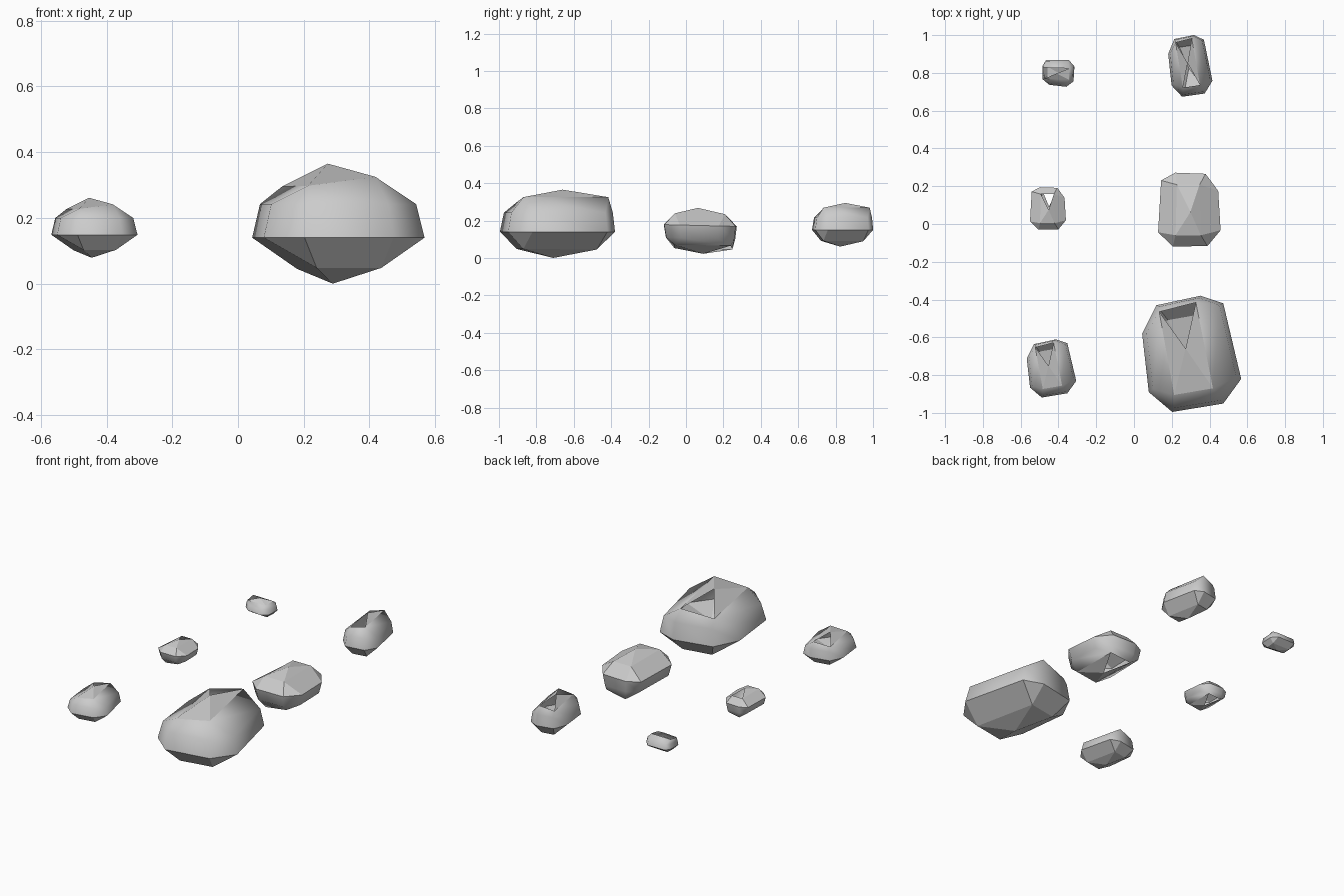
import bpy, bmesh
from math import radians
from mathutils import Vector

if "Cube" in bpy.data.objects:
    bpy.data.objects.remove(bpy.data.objects["Cube"])

# Outline of the rim, two points per corner: back left, back right, front right, front left
RIM = [(-.237, .153), (-.137, .288), (.103, .297), (.214, .236),
       (.238, -.174), (.122, -.286), (-.152, -.283), (-.256, -.158)]
TOP = [(-.128, .251, .295), (.072, .266, .325), (.082, -.197, .325), (-.126, -.196, .298)]
BASE = [(-.09, .2, .045), (.09, .2, .045), (.1, -.2, .048), (-.1, -.2, .048)]
PEAK = (-.024, .035, .365)
KEEL = (-.018, -.017, 0)
MID = Vector((0, 0, .1825))


def rock(name, loc, scale, rot, top_gaps=(0,), base_gaps=()):
    """Faceted stone; gaps list the open cap triangles (0 back, 1 right, 2 front, 3 left)."""
    bm = bmesh.new()

    def v(p):
        return bm.verts.new(Vector(p) - MID)

    rim = [v((x, y, .14)) for x, y in RIM]
    shoulder = [v((x * .9, y * .95 + .005, .242)) for x, y in RIM]
    top, base = [v(p) for p in TOP], [v(p) for p in BASE]
    peak, keel = v(PEAK), v(KEEL)
    smooth, gaps = [], []

    # Smooth wall from rim to shoulder
    for i in range(8):
        j = (i + 1) % 8
        smooth.append(bm.faces.new((rim[i], rim[j], shoulder[j], shoulder[i])))
    # Corner triangles, side quads and end-cap fan, above and below
    for ring, corner, tip, open_sides, soft in ((shoulder, top, peak, top_gaps, True),
                                                (rim, base, keel, base_gaps, False)):
        for k in range(4):
            n = (k + 1) % 4
            a, b, c = ring[2 * k], ring[2 * k + 1], ring[(2 * k + 2) % 8]
            band = [bm.faces.new((a, b, corner[k])),
                    bm.faces.new((b, c, corner[n], corner[k]))]
            if soft:
                smooth += band
            cap = bm.faces.new((corner[k], corner[n], tip))
            if k in open_sides:
                gaps.append(cap)
    for f in smooth:
        f.smooth = True
    bmesh.ops.recalc_face_normals(bm, faces=bm.faces)
    bmesh.ops.delete(bm, geom=gaps, context='FACES_ONLY')
    # Crisp edges wherever the wall meets a flat facet
    for e in bm.edges:
        e.smooth = all(f.smooth for f in e.link_faces)
    mesh = bpy.data.meshes.new(name)
    bm.to_mesh(mesh)
    bm.free()
    ob = bpy.data.objects.new(name, mesh)
    ob.location = loc
    ob.scale = scale if isinstance(scale, tuple) else (scale,) * 3
    ob.rotation_euler = [radians(a) for a in rot]
    bpy.context.collection.objects.link(ob)


rock("large_rock", (.303, -.69, .1825), 1, (0, 0, 10))
rock("front_left_rock", (-.438, -.766, .17), .5, (0, 0, 10))
# Upside-down rocks
rock("middle_rock", (.287, .072, .145), .67, (1.4, 180, 0))
rock("middle_left_rock", (-.459, .08, .16), .385, (1.4, 180, 0), base_gaps=(0,))
# Rear rocks
rock("tall_rear_rock", (.297, .835, .1775), (.44, .54, .64), (0, 0, 9), top_gaps=(0, 2))
rock("small_rear_rock", (-.4, .803, .17), .29, (0, 0, 87), top_gaps=(0, 1))
